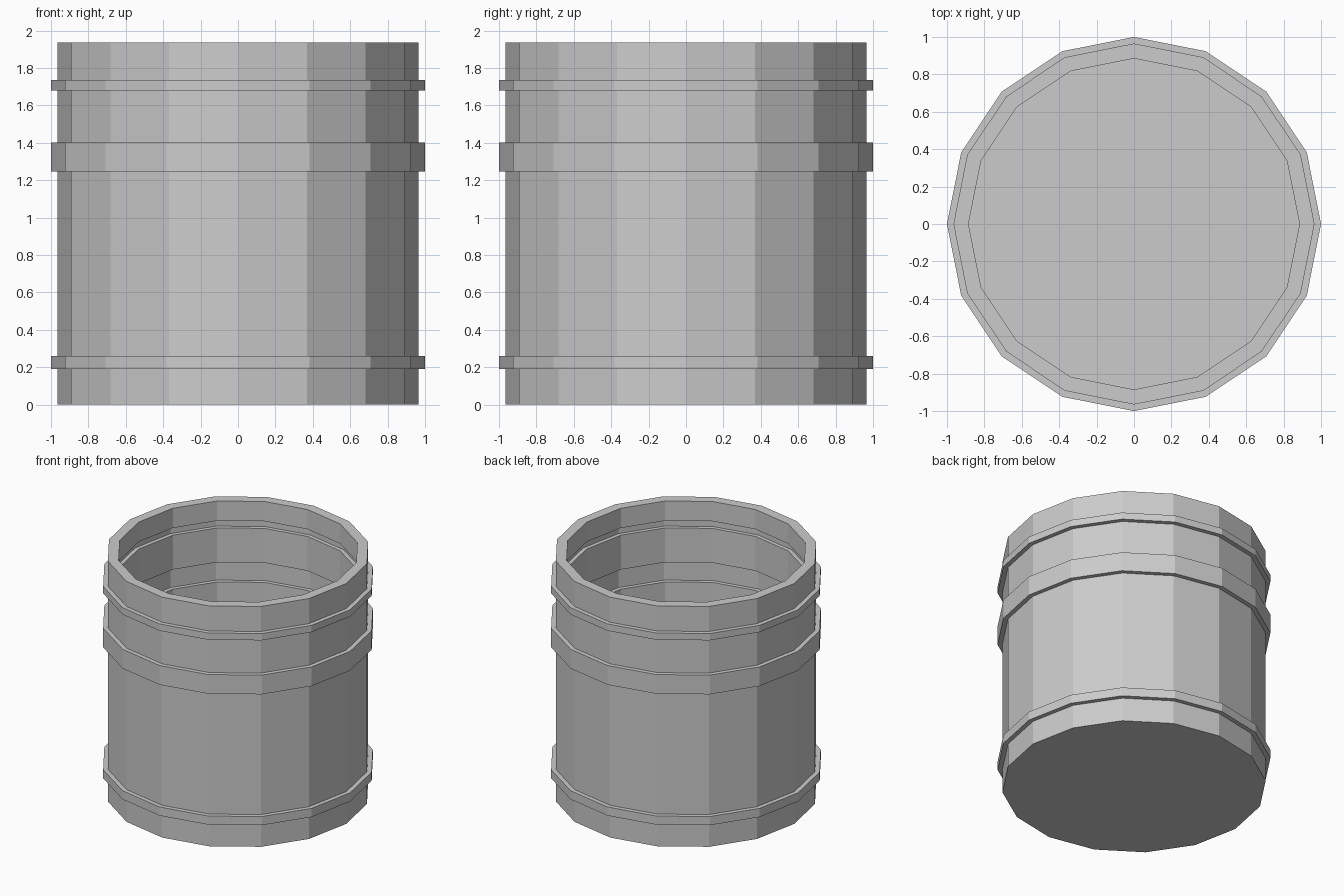
import bpy
import bmesh
import math

SIDES = 16

cube = bpy.data.objects.get("Cube")
if cube:
    bpy.data.objects.remove(cube, do_unlink=True)

grey = bpy.data.materials.new("light_grey")
grey.use_nodes = True
colour = (0.6, 0.6, 0.6, 1)
grey.diffuse_color = colour
grey.node_tree.nodes["Principled BSDF"].inputs["Base Color"].default_value = colour


def ribbed_wall(radius, rib_radius, base, top, ribs):
    """Profile from the base to the top, stepping out at each rib."""
    points = [(radius, base)]
    for low, high in ribs:
        points += [(radius, low), (rib_radius, low),
                   (rib_radius, high), (radius, high)]
    return points + [(radius, top)]


def lathe(name, profile):
    """Revolve the profile and cap both of its ends."""
    bm = bmesh.new()
    rings = []
    for r, z in profile:
        angles = [math.tau * i / SIDES for i in range(SIDES)]
        rings.append([bm.verts.new((r * math.cos(a), r * math.sin(a), z))
                      for a in angles])
    for a, b in zip(rings, rings[1:]):
        for i in range(SIDES):
            j = (i + 1) % SIDES
            bm.faces.new((a[i], a[j], b[j], b[i]))
    bm.faces.new(rings[0][::-1])
    bm.faces.new(rings[-1])
    bmesh.ops.recalc_face_normals(bm, faces=bm.faces)
    mesh = bpy.data.meshes.new(name)
    bm.to_mesh(mesh)
    bm.free()
    mesh.materials.append(grey)
    obj = bpy.data.objects.new(name, mesh)
    bpy.context.collection.objects.link(obj)
    return obj


# Outer wall with raised bands, inner wall with matching grooves set a little higher
bands = [(0.19, 0.26), (1.245, 1.4), (1.68, 1.735)]
grooves = [(low + 0.04, high + 0.043) for low, high in bands]
outside = ribbed_wall(0.965, 1.0, 0.0, 1.937, bands)
inside = ribbed_wall(0.885, 0.917, 0.05, 1.937, grooves)

# One closed shell: up the outside, over the rim and down to the floor
lathe("barrel", outside + inside[::-1])
